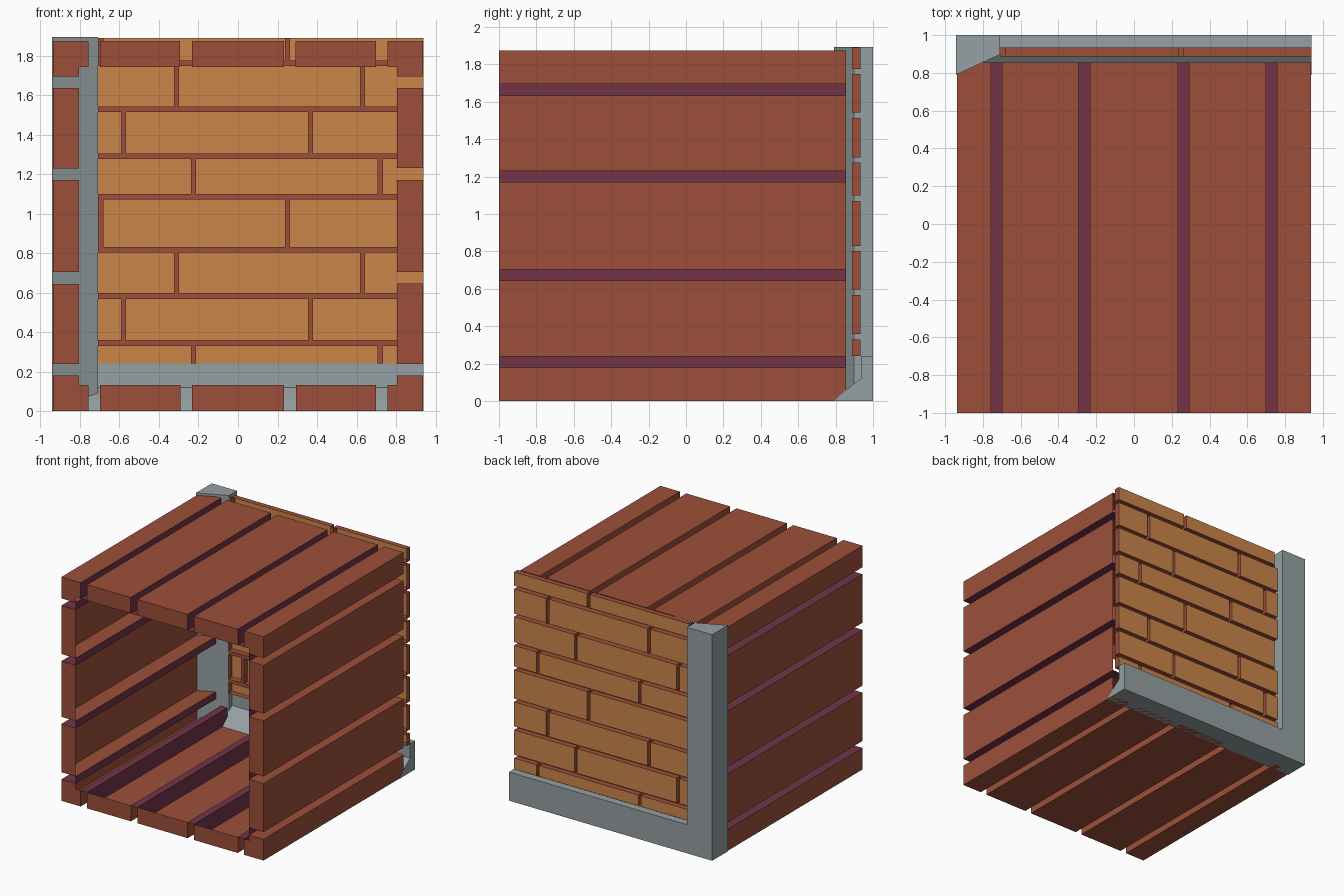
import bpy, bmesh, math
from mathutils import Vector, Matrix

if "Cube" in bpy.data.objects:
    bpy.data.objects.remove(bpy.data.objects["Cube"])


def mat(name, col):
    m = bpy.data.materials.new(name)
    m.diffuse_color = (*col, 1)
    m.use_nodes = True
    m.node_tree.nodes["Principled BSDF"].inputs["Base Color"].default_value = m.diffuse_color
    return m


BROWN = mat("red brown wood", (0.335, 0.078, 0.042))
PURPLE = mat("dark purple groove", (0.165, 0.034, 0.062))
ORANGE = mat("orange brick", (0.60, 0.235, 0.068))
GREY = mat("grey trim", (0.30, 0.35, 0.36))


class Shell:
    """Collects quads facing a given direction and turns them into an object."""
    def __init__(self, name, mats):
        self.name, self.mats, self.bm = name, mats, bmesh.new()

    def face(self, pts, facing, mi=0):
        f = self.bm.faces.new([self.bm.verts.new(p) for p in pts])
        f.normal_update()
        if f.normal.dot(Vector(facing)) < 0:
            f.normal_flip()
        f.material_index = mi

    def finish(self, matrix=None):
        if matrix:
            self.bm.transform(matrix)
        bmesh.ops.remove_doubles(self.bm, verts=self.bm.verts, dist=0.0005)
        me = bpy.data.meshes.new(self.name)
        self.bm.to_mesh(me)
        for m in self.mats:
            me.materials.append(m)
        ob = bpy.data.objects.new(self.name, me)
        bpy.context.collection.objects.link(ob)
        return ob


# Plank walls: one side of hollow planks (open inwards), turned four times
R, T = 0.937, 0.133
Y0, Y1 = -1.0, 0.855
GAPS = [(-0.758, -0.698), (-0.292, -0.232), (0.234, 0.294), (0.698, 0.758)]


def plank_side(name, quarter):
    s = Shell(name, [BROWN, PURPLE])
    lo, hi = -R, -R + T
    edges = [-R] + [g for gap in GAPS for g in gap] + [R]
    for a, b in zip(edges[0::2], edges[1::2]):
        # outer face and front end
        s.face([(a, Y0, lo), (b, Y0, lo), (b, Y1, lo), (a, Y1, lo)], (0, 0, -1))
        e = R - T if b == R else b
        s.face([(a, Y0, lo), (e, Y0, lo), (e, Y0, hi), (a, Y0, hi)], (0, -1, 0))
    for a, b in GAPS:
        # groove walls (one brown, one purple) and groove bottom
        s.face([(a, Y0, lo), (a, Y1, lo), (a, Y1, hi), (a, Y0, hi)], (1, 0, 0), 0)
        s.face([(b, Y0, lo), (b, Y1, lo), (b, Y1, hi), (b, Y0, hi)], (-1, 0, 0), 1)
        s.face([(a, Y0, hi), (b, Y0, hi), (b, Y1, hi), (a, Y1, hi)], (0, 0, -1), 1)
    # turn about the y axis: floor -> right -> top -> left
    s.finish(Matrix.Translation((0, 0, R)) @ Matrix.Rotation(-quarter * math.pi / 2, 4, 'Y'))


for i, n in enumerate(["floor_planks", "right_planks", "top_planks", "left_planks"]):
    plank_side(n, i)

# Brick back wall: raised hollow bricks on a mortar sheet
XL, XR, YB, YF, G = -0.71, 0.94, 0.887, 0.934, 0.013
ROWS = [(0.24, 0.33), (0.36, 0.567), (0.597, 0.802), (0.83, 1.07),
        (1.10, 1.275), (1.303, 1.515), (1.542, 1.748), (1.776, 1.89)]
JOINTS = [(-0.225, 0.72), (-0.58, 0.367), (-0.312, 0.63), (-0.695, 0.25)]
w = Shell("brick_wall", [BROWN, ORANGE])


def mortar(x0, x1, z0, z1):
    w.face([(x0, YB, z0), (x1, YB, z0), (x1, YB, z1), (x0, YB, z1)], (0, 1, 0))


for r, (z0, z1) in enumerate(ROWS):
    if r:
        mortar(XL, XR, ROWS[r - 1][1], z0)
    js = JOINTS[r % 4]
    ends = [XL] + [j + k for j in js for k in (-G, G)] + [XR]
    for j in js:
        mortar(max(j - G, XL), j + G, z0, z1)
    for a, b in zip(ends[0::2], ends[1::2]):
        if b - a < 0.03:
            continue
        w.face([(a, YF, z0), (b, YF, z0), (b, YF, z1), (a, YF, z1)], (0, 1, 0), 1)
        for x, d in ((a, -1), (b, 1)):
            w.face([(x, YB, z0), (x, YF, z0), (x, YF, z1), (x, YB, z1)], (d, 0, 0))
        for z, d in ((z0, -1), (z1, 1)):
            w.face([(a, YB, z), (b, YB, z), (b, YF, z), (a, YF, z)], (0, 0, d))
w.finish()


# Grey trim: corner post and bottom rail
def prism(name, profile, vec):
    bm = bmesh.new()
    f = bm.faces.new([bm.verts.new(p) for p in profile])
    ext = bmesh.ops.extrude_face_region(bm, geom=[f], use_keep_orig=True)
    bmesh.ops.translate(bm, vec=vec, verts=[v for v in ext["geom"] if isinstance(v, bmesh.types.BMVert)])
    bmesh.ops.recalc_face_normals(bm, faces=bm.faces)
    me = bpy.data.meshes.new(name)
    bm.to_mesh(me)
    bm.free()
    me.materials.append(GREY)
    bpy.context.collection.objects.link(bpy.data.objects.new(name, me))


prism("corner_post", [(x, y, 0) for x, y in
                      [(-0.943, 0.79), (-0.71, 0.897), (-0.71, 1), (-0.943, 1)]], (0, 0, 1.893))
prism("bottom_rail", [(-0.94, y, z) for y, z in
                      [(0.79, -0.0), (0.85, 0.055), (0.935, 0.12), (0.935, 0.24), (1, 0.24), (1, 0)]],
      (1.88, 0, 0))
